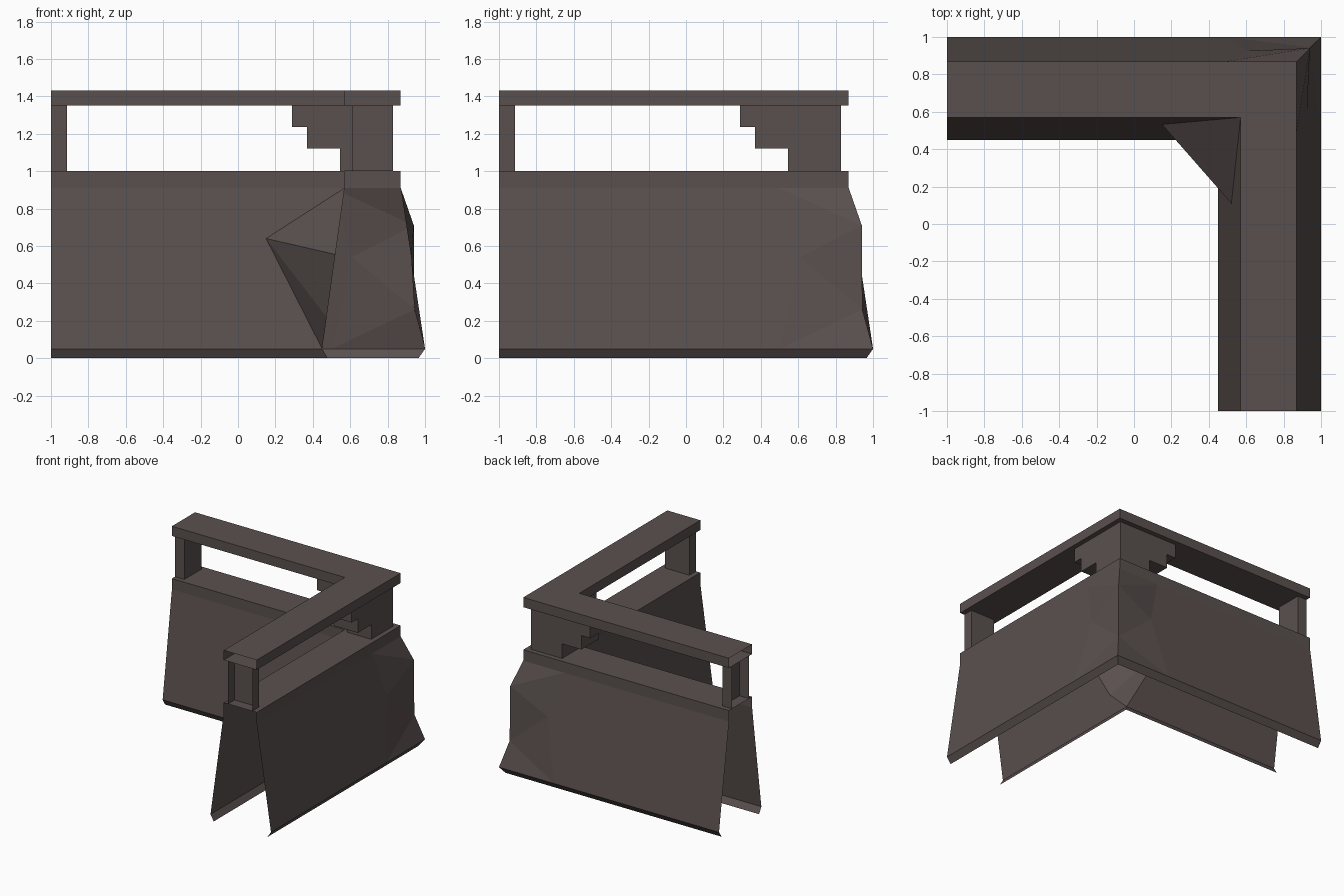
import bpy, bmesh

if "Cube" in bpy.data.objects:
    bpy.data.objects.remove(bpy.data.objects["Cube"])

stone = bpy.data.materials.new("dark_stone")
stone.use_nodes = True
COLOUR = (0.102, 0.081, 0.078, 1)
stone.diffuse_color = COLOUR
stone.node_tree.nodes["Principled BSDF"].inputs["Base Color"].default_value = COLOUR

END = -1.0                    # open end of each wing
SKIRT_TOP, SKIRT_LOW = 0.91, 0.05


def swap(face):
    """Mirror a face across the diagonal, onto the other wing."""
    return [(y, x, z) for x, y, z in face]


def both(faces):
    return faces + [swap(f) for f in faces]


def sweep(profile, closed=False):
    """Run a (depth, height) profile along one wing up to the mitre."""
    pairs = list(zip(profile, profile[1:] + profile[:1]))
    if not closed:
        pairs.pop()
    return [[(END, d, z), (d, d, z), (e, e, h), (END, e, h)]
            for (d, z), (e, h) in pairs]


def build(name, faces):
    bm = bmesh.new()
    for face in faces:
        bm.faces.new([bm.verts.new(p) for p in face])
    bmesh.ops.remove_doubles(bm, verts=bm.verts, dist=0.0005)
    bmesh.ops.recalc_face_normals(bm, faces=bm.faces)
    mesh = bpy.data.meshes.new(name)
    bm.to_mesh(mesh)
    bm.free()
    mesh.materials.append(stone)
    obj = bpy.data.objects.new(name, mesh)
    bpy.context.collection.objects.link(obj)
    return obj


def on_slope(along, z, top, low):
    """Point on a leaning wall face."""
    t = (z - SKIRT_LOW) / (SKIRT_TOP - SKIRT_LOW)
    return (along, low + (top - low) * t, z)


def panel(edge, top, low):
    """Flat leaning face from the open end to a broken edge."""
    return [on_slope(END, SKIRT_TOP, top, low)] + edge + [on_slope(END, SKIRT_LOW, top, low)]


# Wall cap and the turned-under foot
cap = sweep([(0.57, SKIRT_TOP), (0.57, 1), (0.87, 1), (0.87, SKIRT_TOP)])
feet = sweep([(0.45, SKIRT_LOW), (0.48, 0)]) + sweep([(1, SKIRT_LOW), (0.965, 0)])

# Outer face with a chipped corner
outer = (0.87, 1.0)
upper = on_slope(0.5, SKIRT_TOP, *outer)
middle = on_slope(0.61, 0.54, *outer)
lower = on_slope(0.5, SKIRT_LOW, *outer)
corner_top = (0.87, 0.87, SKIRT_TOP)
chip_high, chip_low = (0.94, 0.94, 0.71), (0.943, 0.943, 0.26)
corner_foot = (1, 1, SKIRT_LOW)
outer_faces = [
    panel([upper, middle, lower], *outer),
    [upper, corner_top, chip_high],
    [upper, chip_high, middle],
    [middle, chip_high, chip_low],
    [middle, chip_low, lower],
    [lower, chip_low, corner_foot],
]

# Inner face with a rough buttress across the corner
inner = (0.57, 0.45)
nook_top, nook_foot = (0.57, 0.57, SKIRT_TOP), (0.45, 0.45, SKIRT_LOW)
peak_a = on_slope(0.15, 0.64, *inner)
peak_b = on_slope(0.11, 0.555, *inner)
root_b = on_slope(0.28, 0.22, *inner)
inner_a = panel([nook_top, peak_a, nook_foot], *inner)
inner_b = swap(panel([nook_top, peak_b, root_b, nook_foot], *inner))
peak_b, root_b = swap([peak_b, root_b])
buttress = [[nook_top, peak_a, peak_b], [peak_a, root_b, peak_b],
            [peak_a, nook_foot, root_b]]

build("wall", both(cap + feet + outer_faces) + [inner_a, inner_b] + buttress)

# Hand rail, open at both ends
build("rail", both(sweep([(0.57, 1.35), (0.57, 1.43), (0.87, 1.43), (0.87, 1.35)], True)))

# Stepped corner post: both wings meet on the mitre
NEAR, FAR = 0.61, 0.83
steps = [(0.545, 1), (0.545, 1.12), (0.37, 1.12), (0.37, 1.235), (0.29, 1.235), (0.29, 1.35)]
bracket = [[(a, d, z) for a, z in steps] + [(d, d, 1.35), (d, d, 1)] for d in (NEAR, FAR)]
bracket += [[(a, NEAR, z), (b, NEAR, h), (b, FAR, h), (a, FAR, z)]
            for (a, z), (b, h) in zip(steps, steps[1:])]
build("corner_post", both(bracket))

# End posts, open on the side that meets the next section
INNER_END = -0.915
ring = [(END, NEAR), (INNER_END, NEAR), (INNER_END, FAR), (END, FAR)]
post = [[(x, y, 1), (u, v, 1), (u, v, 1.35), (x, y, 1.35)]
        for (x, y), (u, v) in zip(ring, ring[1:])]
build("right_end_post", post)
build("front_end_post", [swap(f) for f in post])
